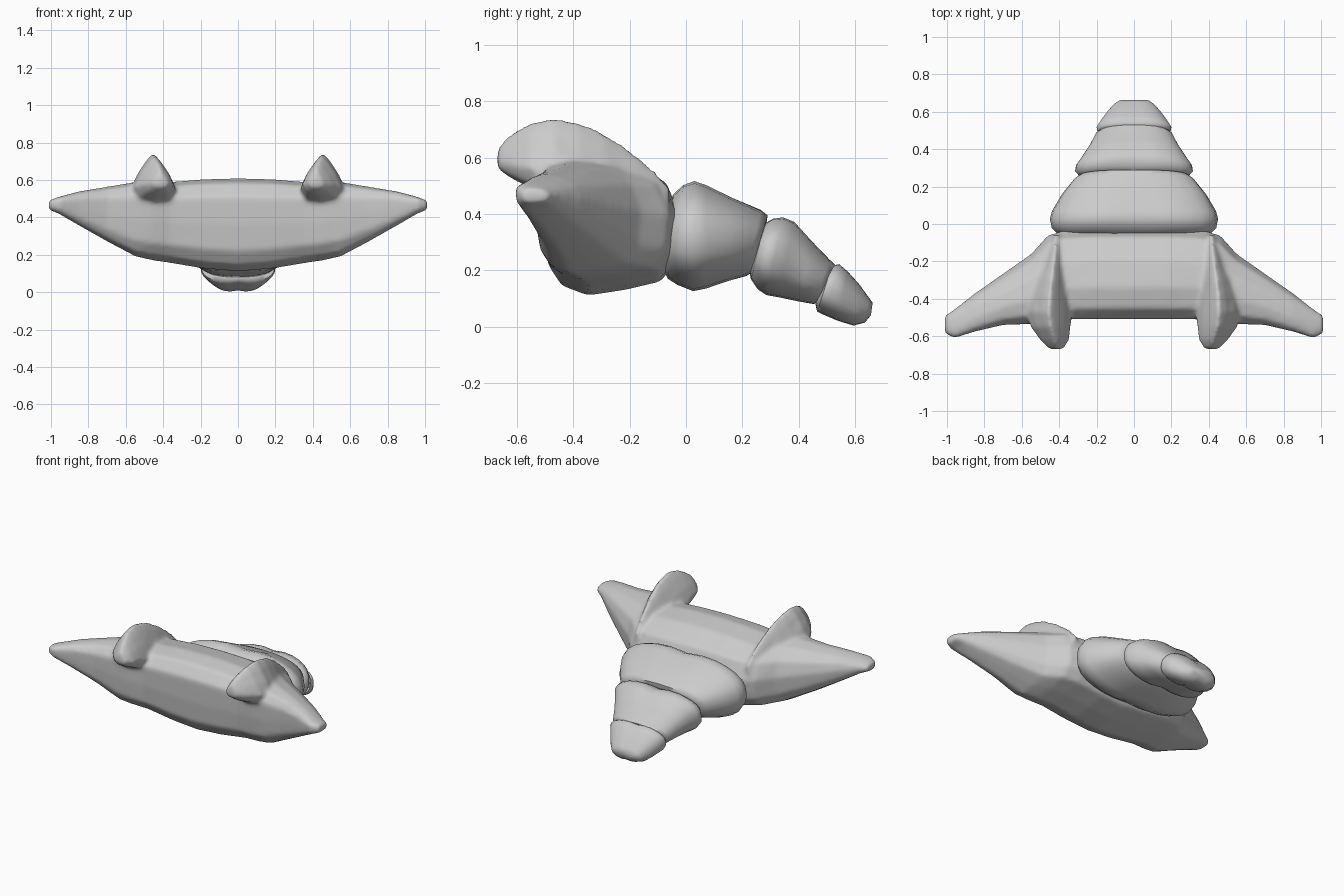
import bpy
import bmesh
from math import cos, sin, pi, copysign
from mathutils import Vector

if "Cube" in bpy.data.objects:
    bpy.data.objects.remove(bpy.data.objects["Cube"], do_unlink=True)

grey = bpy.data.materials.new("plain grey")
grey.use_nodes = True
colour = (0.6, 0.6, 0.6, 1)
grey.diffuse_color = colour
grey.node_tree.nodes["Principled BSDF"].inputs["Base Color"].default_value = colour


def loft(bm, rings):
    """Skin a list of closed rings and cap both ends."""
    loops = [[bm.verts.new(p) for p in ring] for ring in rings]
    n = len(loops[0])
    faces = [bm.faces.new((a[i], a[(i + 1) % n], b[(i + 1) % n], b[i]))
             for a, b in zip(loops, loops[1:]) for i in range(n)]
    faces += [bm.faces.new(loops[0]), bm.faces.new(loops[-1])]
    bmesh.ops.recalc_face_normals(bm, faces=faces)


def finish(bm, name):
    mesh = bpy.data.meshes.new(name)
    bm.to_mesh(mesh)
    bm.free()
    mesh.materials.append(grey)
    obj = bpy.data.objects.new(name, mesh)
    bpy.context.collection.objects.link(obj)
    bpy.context.view_layer.objects.active = obj
    obj.select_set(True)
    bpy.ops.object.shade_smooth_by_angle(angle=1.0)
    obj.select_set(False)
    return obj


def power(v, e):
    return copysign(abs(v) ** e, v)


# Side outline of the body in a unit box: (back, up)
outline = [(0, .8), (.12, .95), (.35, 1), (.65, .95), (.9, .8), (1, .55),
           (.97, .25), (.86, .1), (.6, .04), (.33, 0), (.14, .07), (.04, .22), (.01, .5)]

# Body and arms: x, front y, back y, bottom z, top z
stations = [(0, -.51, -.02, .11, .61), (.18, -.51, -.02, .125, .605),
            (.36, -.51, -.03, .155, .59), (.46, -.53, -.06, .17, .59),
            (.55, -.535, -.16, .19, .59), (.7, -.54, -.265, .27, .565),
            (.85, -.575, -.37, .355, .54), (.96, -.61, -.455, .42, .51),
            (1.012, -.585, -.49, .44, .49)]
body = bmesh.new()
mirrored = [(-s[0],) + s[1:] for s in stations[:0:-1]]
loft(body, [[(x, f + (b - f) * u, lo + (hi - lo) * v) for u, v in outline]
            for x, f, b, lo, hi in mirrored + stations])

# Horn crests: y, centre x, half width, bottom z, top z
crest = [(-.67, .415, .04, .56, .64), (-.62, .425, .08, .525, .69),
         (-.55, .445, .11, .49, .73), (-.47, .455, .125, .45, .745),
         (-.38, .45, .12, .4, .73), (-.29, .44, .1, .4, .69),
         (-.17, .425, .07, .36, .61), (-.06, .415, .04, .3, .51)]
section = [(0, 1), (.3, .86), (.7, .6), (1, .3), (.7, .06),
           (0, 0), (-.7, .06), (-1, .3), (-.7, .6), (-.3, .86)]
for side in (-1, 1):
    loft(body, [[(side * (x + w * u), y, lo + (hi - lo) * v) for u, v in section]
                for y, x, w, lo, hi in crest])

# Fuse crests into the body with soft blends
torso = finish(body, "body_with_arms_and_horns")
fuse = torso.modifiers.new("fuse", 'REMESH')
fuse.mode = 'VOXEL'
fuse.voxel_size = .012
fuse.use_smooth_shade = True
soften = torso.modifiers.new("soften", 'SMOOTH')
soften.factor = .5
soften.iterations = 10


def tail_segment(name, rings):
    """Each ring: top (y, z), bottom (y, z), half width, centre groove depth."""
    bm = bmesh.new()
    n = 28
    loops = []
    for ty, tz, by, bz, w, groove in rings:
        top, low = Vector((0, ty, tz)), Vector((0, by, bz))
        loop = []
        for i in range(n):
            a = 2 * pi * i / n
            x, v = power(sin(a), .85), power(cos(a), .8)
            p = low.lerp(top, (v + 1) / 2)
            p.x = w * x
            p.z -= copysign(groove, v) * max(0, 1 - abs(x) / .35)
            loop.append(p)
        loops.append(loop)
    loft(bm, loops)
    return finish(bm, name)


tail_segment("tail_segment_front", [
    (-.06, .44, -.08, .2, .36, 0), (-.045, .475, -.065, .165, .405, .01),
    (-.01, .51, -.03, .14, .44, .02), (.03, .525, .025, .118, .45, .02),
    (.07, .51, .07, .128, .438, .015), (.17, .46, .15, .157, .385, .01),
    (.265, .415, .215, .18, .32, 0), (.29, .395, .23, .19, .285, 0),
    (.285, .36, .24, .24, .22, 0)])
tail_segment("tail_segment_middle", [
    (.265, .33, .225, .2, .22, 0), (.28, .37, .23, .165, .29, .01),
    (.31, .39, .255, .125, .315, .02), (.345, .395, .285, .105, .31, .02),
    (.385, .378, .33, .098, .28, .015), (.45, .305, .4, .085, .235, .01),
    (.51, .238, .455, .08, .205, 0), (.53, .22, .475, .09, .17, 0)])
tail_segment("tail_segment_tip", [
    (.51, .2, .46, .08, .16, 0), (.52, .22, .465, .05, .195, .008),
    (.545, .226, .49, .037, .2, .012), (.575, .2, .54, .016, .175, .012),
    (.615, .155, .595, 0, .14, .01), (.65, .105, .635, .012, .105, .005),
    (.663, .085, .657, .04, .08, 0)])
